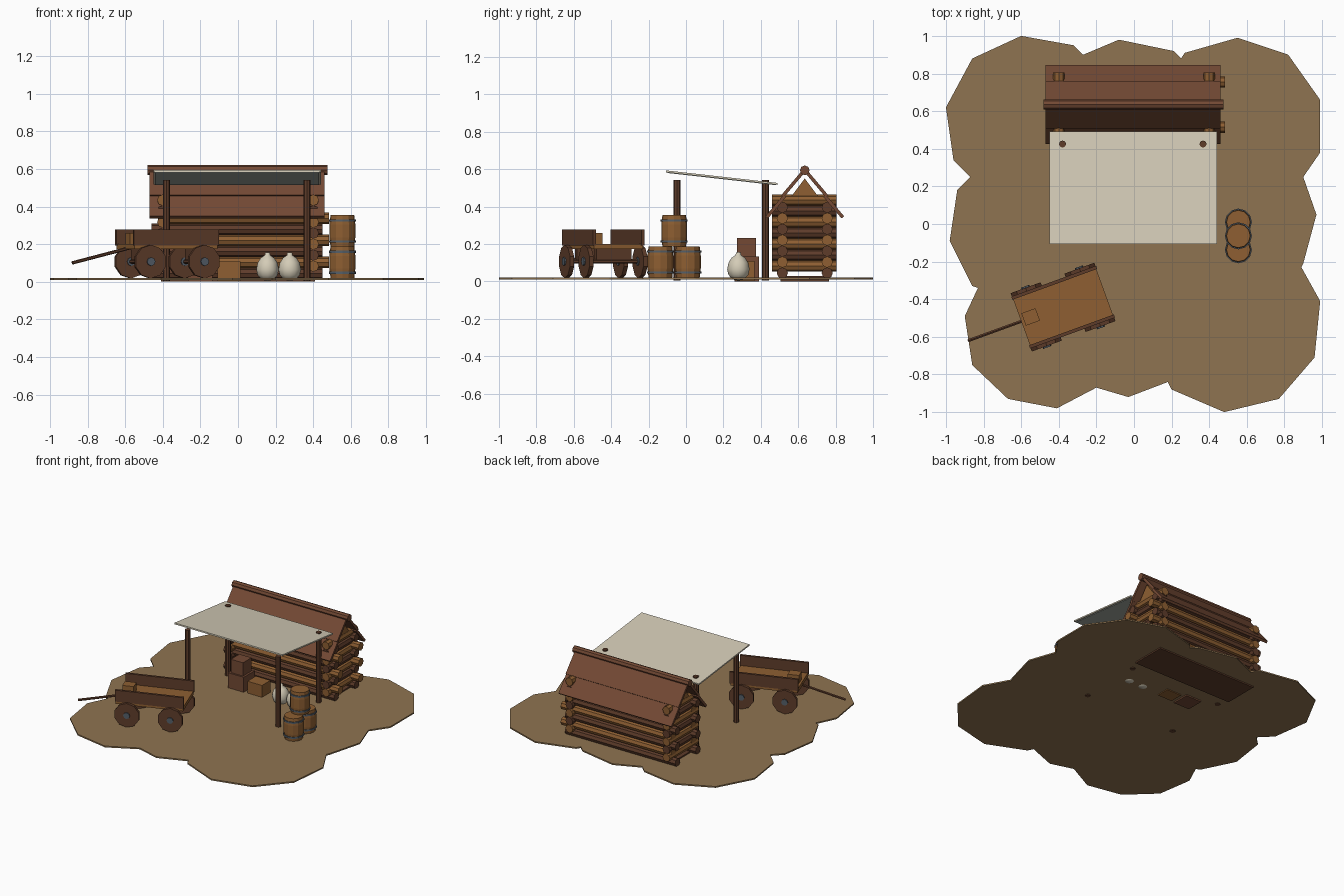
import bpy, bmesh, math
from mathutils import Matrix, Vector

cube = bpy.data.objects.get("Cube")
if cube:
    bpy.data.objects.remove(cube, do_unlink=True)


def material(name, *rgb):
    linear = [(c / 255 / 12.92) if c < 11 else ((c / 255 + 0.055) / 1.055) ** 2.4 for c in rgb] + [1]
    mat = bpy.data.materials.new(name)
    mat.use_nodes = True
    mat.diffuse_color = linear
    mat.node_tree.nodes["Principled BSDF"].inputs["Base Color"].default_value = linear
    return mat


DIRT = material("dirt", 143, 116, 81)
LIGHT_WOOD = material("light wood", 142, 95, 50)
DARK_WOOD = material("dark wood", 94, 60, 42)
ROOF_WOOD = material("roof wood", 115, 73, 52)
CANVAS = material("canvas", 212, 204, 183)
LINING = material("canvas lining", 166, 172, 164)
IRON = material("iron", 84, 94, 104)
IDENTITY = Matrix()


def finish(name, bm, mat, matrix=IDENTITY, smooth=False):
    bm.transform(matrix)
    bmesh.ops.recalc_face_normals(bm, faces=bm.faces)
    mesh = bpy.data.meshes.new(name)
    bm.to_mesh(mesh)
    bm.free()
    mesh.materials.append(mat)
    for poly in mesh.polygons:
        poly.use_smooth = smooth
    obj = bpy.data.objects.new(name, mesh)
    bpy.context.collection.objects.link(obj)
    return obj


def box(name, centre, size, mat, matrix=IDENTITY):
    bm = bmesh.new()
    bmesh.ops.create_cube(bm, size=1)
    return finish(name, bm, mat, matrix @ Matrix.Translation(centre) @ Matrix.Diagonal((*size, 1)))


def rod(name, start, end, radius, mat, sides=8, matrix=IDENTITY):
    start, end = Vector(start), Vector(end)
    axis = end - start
    bm = bmesh.new()
    bmesh.ops.create_cone(bm, cap_ends=True, segments=sides, radius1=radius, radius2=radius, depth=axis.length)
    turn = axis.to_track_quat("Z", "Y").to_matrix().to_4x4()
    return finish(name, bm, mat, matrix @ Matrix.Translation((start + end) / 2) @ turn)


def lathe(name, profile, place, mat, sides=10, smooth=False):
    bm = bmesh.new()
    verts = [bm.verts.new((r, 0, z)) for r, z in profile]
    edges = [bm.edges.new(pair) for pair in zip(verts, verts[1:])]
    bmesh.ops.spin(bm, geom=verts + edges, axis=(0, 0, 1), cent=(0, 0, 0), steps=sides, angle=math.tau)
    bmesh.ops.remove_doubles(bm, verts=bm.verts, dist=0.0005)
    return finish(name, bm, mat, Matrix.Translation(place), smooth)


def prism(name, points, depth, mat, matrix=IDENTITY):
    bm = bmesh.new()
    face = bm.faces.new([bm.verts.new((x, y, 0)) for x, y in points])
    grown = bmesh.ops.extrude_face_region(bm, geom=[face])["geom"]
    bmesh.ops.translate(bm, vec=(0, 0, depth), verts=[g for g in grown if isinstance(g, bmesh.types.BMVert)])
    return finish(name, bm, mat, matrix)


# Ground patch with a ragged outline
outline = [(-.6, 1), (-.32, .95), (-.27, .9), (-.08, .98), (.21, .92), (.25, .88), (.27, .91),
           (.55, .99), (.82, .9), (.99, .66), (.99, .38), (.9, .25), (.97, .05), (.9, -.21),
           (.89, -.23), (.99, -.41), (.96, -.71), (.77, -.93), (.48, -1), (.2, -.88), (.18, -.84),
           (-.03, -.92), (-.2, -.87), (-.41, -.98), (-.67, -.93), (-.86, -.75), (-.9, -.49),
           (-.83, -.34), (-.86, -.33), (-.98, -.09), (-.94, .18), (-.87, .25), (-.96, .34),
           (-1, .62), (-.86, .88)]
prism("ground", outline, 0.01, DIRT, Matrix.Translation((0, 0, 0.01)))

# Cabin walls of alternating crossed logs
MID = 0.635
box("cabin_floor", (0, MID, 0.015), (0.82, 0.26, 0.03), DARK_WOOD)
for i in range(7):
    wood = LIGHT_WOOD if i % 2 else DARK_WOOD
    shift = 0.02 if i % 2 else -0.015
    z = 0.045 + i * 0.0585
    for side, word in ((-1, "front"), (1, "back")):
        y = MID + side * 0.12
        rod(f"{word}_wall_log", (shift - 0.445, y, z), (shift + 0.465, y, z), 0.03, wood)
    wood = DARK_WOOD if i % 2 else LIGHT_WOOD
    for side, word in ((-1, "right"), (1, "left")):
        x, top = side * 0.4, z + 0.038
        rod(f"{word}_wall_log", (x, MID - 0.175, top), (x, MID + 0.17, top), 0.03, wood)

# Gables, roof boards and ridge pole
upright = Matrix(((0, 0, 1, 0), (1, 0, 0, MID), (0, 1, 0, 0), (0, 0, 0, 1)))
for x in (-0.42, 0.38):
    prism("gable", [(-0.09, 0.43), (0.09, 0.43), (0, 0.55)], 0.04, LIGHT_WOOD,
          Matrix.Translation((x, 0, 0)) @ upright)
for side in (-1, 1):
    slope = Matrix.Translation((-0.005, MID, 0.59)) @ Matrix.Rotation(-side * 0.87, 4, "X")
    box("upper_roof_board", (0, side * 0.09, 0.004), (0.93, 0.18, 0.018), ROOF_WOOD, slope)
    box("lower_roof_board", (0, side * 0.245, -0.004), (0.93, 0.15, 0.018), ROOF_WOOD, slope)
rod("ridge_pole", (-0.48, MID, 0.594), (0.475, MID, 0.594), 0.026, ROOF_WOOD)

# Canvas awning on four posts
tilt = Matrix.Translation((-0.005, 0.192, 0.555)) @ Matrix.Rotation(-0.112, 4, "X")
box("awning", (0, 0, 0), (0.89, 0.6, 0.01), CANVAS, tilt)
box("awning_lining", (0, 0, -0.006), (0.87, 0.585, 0.004), LINING, tilt)
for x in (-0.38, 0.367):
    for y in (-0.048, 0.425):
        rod("awning_post", (x, y, 0.005), (x, y, 0.542), 0.019, DARK_WOOD)

# Stacked barrels with iron hoops
for y, z in ((0.01, 0.02), (-0.137, 0.02), (-0.063, 0.186)):
    place = (0.555, y, z)
    lathe("barrel", [(0, 0), (0.063, 0), (0.069, 0.05), (0.069, 0.118), (0.063, 0.168), (0, 0.168)],
          place, LIGHT_WOOD, 12)
    for height in (0.022, 0.134):
        lathe("barrel_hoop", [(0.06, height), (0.072, height), (0.072, height + 0.012),
                              (0.06, height + 0.012), (0.06, height)], place, IRON, 12)

# Crates and sacks under the awning
box("lower_crate", (-0.2, 0.325, 0.066), (0.13, 0.13, 0.132), ROOF_WOOD)
box("upper_crate", (-0.2, 0.323, 0.181), (0.1, 0.1, 0.1), ROOF_WOOD)
box("small_crate", (-0.048, 0.315, 0.056), (0.12, 0.1, 0.105), LIGHT_WOOD)
for x in (0.157, 0.275):
    lathe("sack", [(0, 0), (0.03, 0.005), (0.053, 0.03), (0.06, 0.06), (0.053, 0.095), (0.036, 0.122),
                   (0.015, 0.136), (0.013, 0.15), (0, 0.152)], (x, 0.28, 0.005), CANVAS, 12, True)

# Cart: bed, side boards, seat and drawbar
cart = Matrix.Translation((-0.377, -0.442, 0)) @ Matrix.Rotation(math.radians(20), 4, "Z")
box("cart_bed", (0, 0, 0.187), (0.47, 0.28, 0.028), LIGHT_WOOD, cart)
box("cart_seat", (-0.18, 0.01, 0.23), (0.08, 0.07, 0.06), LIGHT_WOOD, cart)
rod("cart_drawbar", (-0.535, 0.005, 0.1), (-0.17, 0.005, 0.19), 0.009, DARK_WOOD, 6, cart)
for side in (-1, 1):
    box("cart_side_board", (0, side * 0.138, 0.235), (0.48, 0.018, 0.085), DARK_WOOD, cart)

# Axles and wheels with iron hubs
for u in (-0.152, 0.152):
    rod("cart_axle", (u, -0.15, 0.107), (u, 0.15, 0.107), 0.012, DARK_WOOD, 6, cart)
    box("axle_block", (u, 0, 0.145), (0.03, 0.2, 0.06), DARK_WOOD, cart)
    for side in (-1, 1):
        rod("cart_wheel", (u, side * 0.142, 0.107), (u, side * 0.165, 0.107), 0.089, DARK_WOOD, 10, cart)
        rod("wheel_hub", (u, side * 0.136, 0.107), (u, side * 0.173, 0.107), 0.023, IRON, 8, cart)
